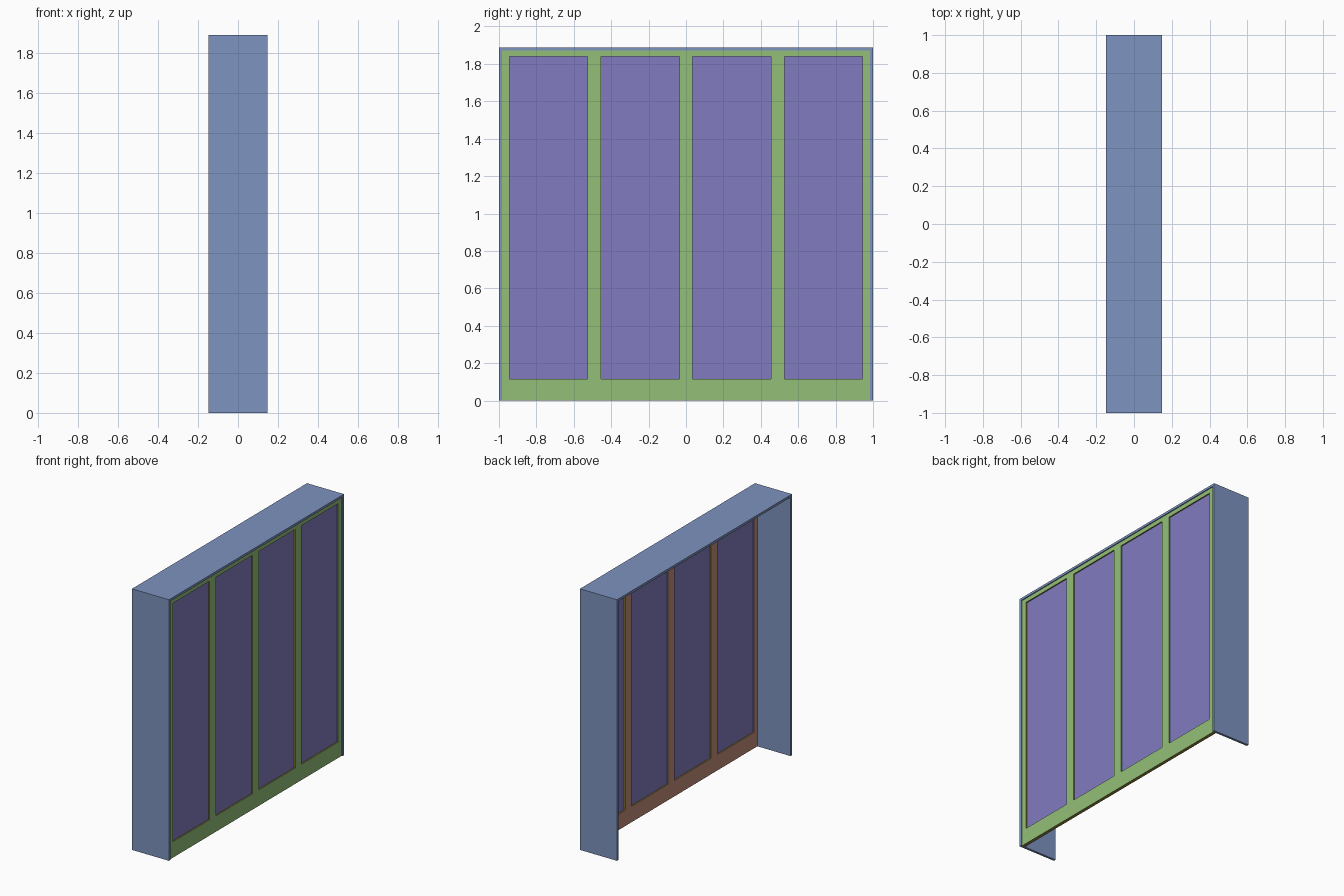
import bpy
import bmesh

cube = bpy.data.objects.get("Cube")
if cube:
    bpy.data.objects.remove(cube, do_unlink=True)


def material(name, rgb):
    """Flat material from 0-255 display values."""
    lin = [((c / 255 + 0.055) / 1.055) ** 2.4 for c in rgb] + [1.0]
    mat = bpy.data.materials.new(name)
    mat.use_nodes = True
    mat.diffuse_color = lin
    mat.node_tree.nodes["Principled BSDF"].inputs["Base Color"].default_value = lin
    return mat


blue = material("casing_blue", (125, 147, 191))
green = material("frame_green", (146, 191, 119))
brown = material("frame_back_brown", (192, 141, 123))
olive = material("reveal_olive", (150, 135, 60))
purple = material("pane_purple", (129, 123, 191))


def finish(name, bm, mats):
    me = bpy.data.meshes.new(name)
    bm.to_mesh(me)
    bm.free()
    for m in mats:
        me.materials.append(m)
    ob = bpy.data.objects.new(name, me)
    bpy.context.scene.collection.objects.link(ob)
    return ob


def solidify(ob, thickness):
    mod = ob.modifiers.new("thickness", 'SOLIDIFY')
    mod.thickness = thickness
    mod.offset = -1
    return mod


# Main sizes
HALF_X, HEIGHT, WALL = 0.148, 1.888, 0.017
IN_Y, IN_Z = 1 - WALL, HEIGHT - WALL
FRAME_FRONT, FRAME_DEPTH = 0.141, 0.024
PANE_Y, PANE_Z = 0.418, (0.115, 1.84)
CENTRES = [-0.735, -0.245, 0.245, 0.735]

# Casing: two side walls and a top, as one U-shaped section along x
bm = bmesh.new()
section = [(-1, 0), (-IN_Y, 0), (-IN_Y, IN_Z), (IN_Y, IN_Z),
           (IN_Y, 0), (1, 0), (1, HEIGHT), (-1, HEIGHT)]
bm.faces.new([bm.verts.new((HALF_X, y, z)) for y, z in section])
bm.normal_update()
if bm.faces[:][0].normal.x < 0:
    bmesh.ops.reverse_faces(bm, faces=bm.faces[:])
solidify(finish("casing", bm, [blue]), 2 * HALF_X)

# Frame: a sheet of cells with four openings, thickened towards the rear
ys = [-IN_Y]
for c in CENTRES:
    ys += [c - PANE_Y / 2, c + PANE_Y / 2]
ys.append(IN_Y)
zs = [0, *PANE_Z, IN_Z]
bm = bmesh.new()
grid = [[bm.verts.new((FRAME_FRONT, y, z)) for z in zs] for y in ys]
for i in range(len(ys) - 1):
    for j in range(len(zs) - 1):
        if i % 2 == 1 and j == 1:
            continue  # opening
        bm.faces.new((grid[i][j], grid[i + 1][j], grid[i + 1][j + 1], grid[i][j + 1]))
mod = solidify(finish("window_frame", bm, [green, brown, olive]), FRAME_DEPTH)
mod.material_offset = 1
mod.material_offset_rim = 2

# Panes: thin sheets in the middle of the frame
for n, c in enumerate(CENTRES, 1):
    bm = bmesh.new()
    y0, y1 = c - PANE_Y / 2, c + PANE_Y / 2
    z0, z1 = PANE_Z
    x = FRAME_FRONT - FRAME_DEPTH / 2 + 0.003
    bm.faces.new([bm.verts.new((x, y, z))
                  for y, z in ((y0, z0), (y1, z0), (y1, z1), (y0, z1))])
    solidify(finish(f"pane_{n}", bm, [purple]), 0.006)
